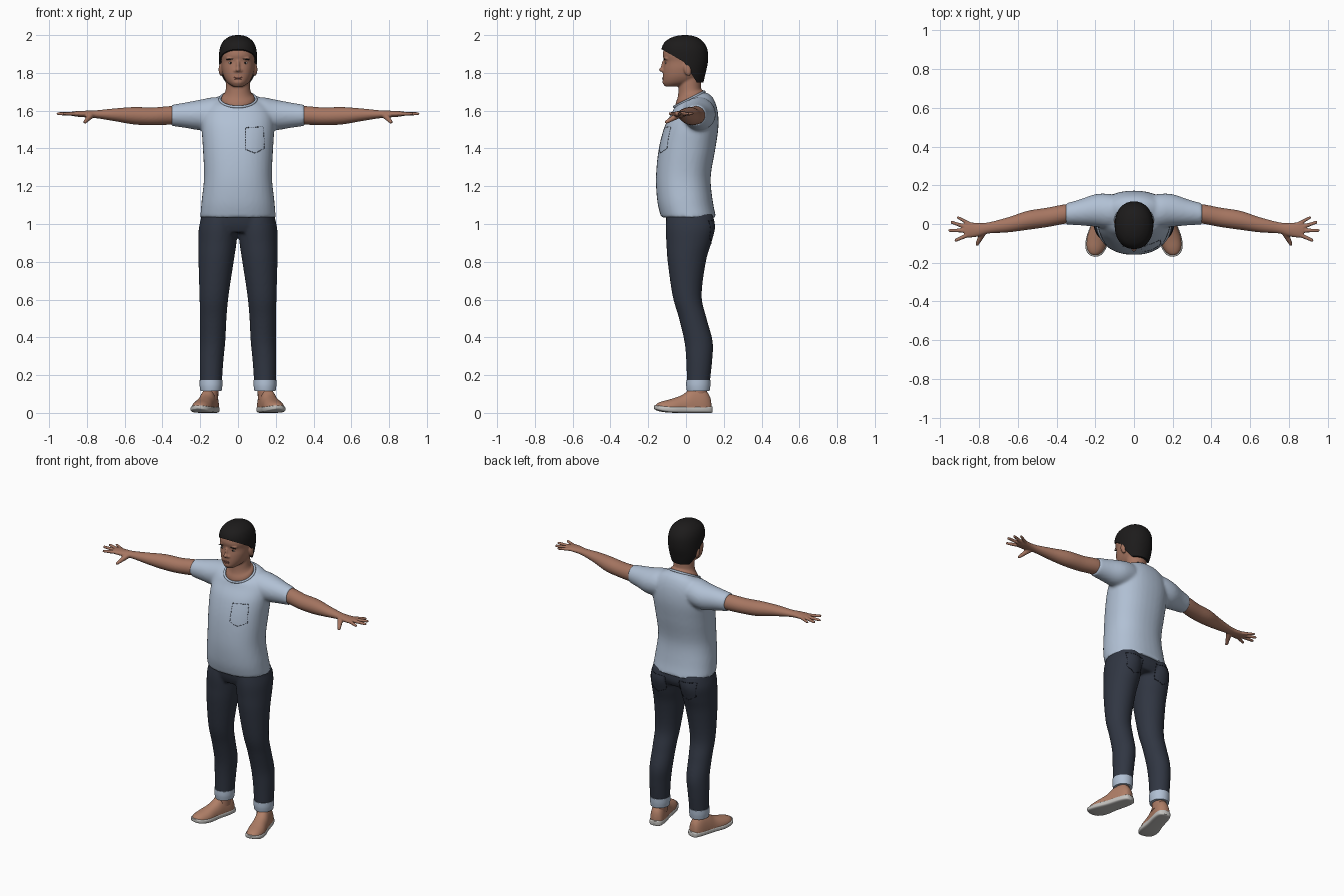
import bpy, bmesh, math
from mathutils import Vector, Matrix
from mathutils.bvhtree import BVHTree

if "Cube" in bpy.data.objects:
    bpy.data.objects.remove(bpy.data.objects["Cube"], do_unlink=True)


def material(name, r, g, b):
    mat = bpy.data.materials.new(name)
    mat.use_nodes = True
    mat.diffuse_color = (r, g, b, 1)
    shader = next(n for n in mat.node_tree.nodes if n.type == "BSDF_PRINCIPLED")
    shader.inputs["Base Color"].default_value = (r, g, b, 1)
    shader.inputs["Roughness"].default_value = 0.8
    return mat


SKIN = material("brown skin", 0.38, 0.18, 0.12)
HAIR = material("black hair", 0.012, 0.011, 0.011)
SHIRT = material("pale blue cotton", 0.44, 0.53, 0.66)
DENIM = material("dark denim", 0.03, 0.037, 0.055)
LEATHER = material("tan leather", 0.43, 0.21, 0.135)
RUBBER = material("off white rubber", 0.55, 0.54, 0.52)
EYE = material("eye white", 0.5, 0.45, 0.42)
LIPS = material("lips", 0.29, 0.115, 0.085)
STITCH = material("dark stitching", 0.07, 0.085, 0.12)
SEAM = material("denim seam", 0.01, 0.012, 0.02)


def smooth_rows(rows, steps):
    """Catmull-Rom interpolation through the cross-sections."""
    rows = [Vector(tuple(r) + (0,) * (6 - len(r))) for r in rows]
    out = []
    for i in range(len(rows) - 1):
        a, b, c, d = rows[max(i - 1, 0)], rows[i], rows[i + 1], rows[min(i + 2, len(rows) - 1)]
        for k in range(steps):
            t = k / steps
            out.append(b + (c - a) * (t / 2) + (a - b * 2.5 + c * 2 - d / 2) * t ** 2
                       + (b * 1.5 - a / 2 - c * 1.5 + d / 2) * t ** 3)
    return out + [rows[-1]]


def loft(bm, axis, rows, power=2.0, floor=None, segs=36, steps=5):
    """Rows are: position, two centres, two radii and an optional slope."""
    rings = []
    for p, ca, cb, ra, rb, slope in smooth_rows(rows, steps):
        ring = []
        for k in range(segs):
            ang = math.tau * k / segs
            c, s = math.cos(ang), math.sin(ang)
            a = ca + ra * math.copysign(abs(c) ** (2 / power), c)
            b = cb + rb * math.copysign(abs(s) ** (2 / power), s)
            q = p + slope * (b - cb)
            co = {"X": (q, a, b), "Y": (a, q, b), "Z": (a, b, q)}[axis]
            if floor is not None:
                co = (co[0], co[1], max(co[2], floor))
            ring.append(bm.verts.new(co))
        rings.append(ring)
    for low, high in zip(rings, rings[1:]):
        for k in range(segs):
            n = (k + 1) % segs
            bm.faces.new((low[k], low[n], high[n], high[k]))
    bm.faces.new(rings[0])
    bm.faces.new(rings[-1])


def blob(bm, centre, radii, tilt=0.0, axis="Y", detail=3):
    m = Matrix.Translation(centre) @ Matrix.Rotation(tilt, 4, axis) @ Matrix.Diagonal((*radii, 1))
    bmesh.ops.create_icosphere(bm, subdivisions=detail, radius=1, matrix=m)


def finger(bm, start, end, r0, r1):
    for i in range(13):
        t = i / 12
        r = r0 + (r1 - r0) * t
        blob(bm, Vector(start).lerp(Vector(end), t), (r, r, r), detail=2)


def finish(name, bm, mat, mirror=False, voxel=0, relax=4):
    bmesh.ops.recalc_face_normals(bm, faces=bm.faces)
    mesh = bpy.data.meshes.new(name)
    bm.to_mesh(mesh)
    bm.free()
    obj = bpy.data.objects.new(name, mesh)
    bpy.context.collection.objects.link(obj)
    mesh.materials.append(mat)
    if mirror:
        obj.modifiers.new("Mirror", "MIRROR").use_mirror_merge = False
    if voxel:
        remesh = obj.modifiers.new("Blend", "REMESH")
        remesh.mode = "VOXEL"
        remesh.voxel_size = voxel
        remesh.use_smooth_shade = True
        soft = obj.modifiers.new("Relax", "SMOOTH")
        soft.iterations = relax
    else:
        bpy.ops.object.select_all(action="DESELECT")
        obj.select_set(True)
        bpy.context.view_layer.objects.active = obj
        bpy.ops.object.shade_smooth_by_angle(angle=math.radians(45))
    return obj


def surface(obj):
    """Returns a function finding the front (-1) or back (1) y of an object."""
    bpy.context.view_layer.update()
    tree = BVHTree.FromObject(obj, bpy.context.evaluated_depsgraph_get())

    def find(x, z, side=-1):
        hit = tree.ray_cast(Vector((x, side, z)), Vector((0, -side, 0)))[0]
        return hit if hit else Vector((x, 0, z))
    return find


def lines(name, paths, mat, depth, cyclic=False):
    curve = bpy.data.curves.new(name, "CURVE")
    curve.dimensions = "3D"
    curve.bevel_depth = depth
    curve.bevel_resolution = 2
    for path in paths:
        spline = curve.splines.new("POLY")
        spline.points.add(len(path) - 1)
        spline.use_cyclic_u = cyclic
        for point, co in zip(spline.points, path):
            point.co = (*co, 1)
    curve.materials.append(mat)
    bpy.context.collection.objects.link(bpy.data.objects.new(name, curve))


def dashes(find, corners, side, count=8):
    """Dashed stitching along an x, z outline laid on a surface."""
    out = []
    for a, b in zip(corners, corners[1:]):
        a, b = Vector(a), Vector(b)
        for k in range(count):
            ends = [a.lerp(b, (k + t) / count) for t in (0.1, 0.45, 0.8)]
            out.append([find(p.x, p.y, side) for p in ends])
    return out


# T-shirt: torso and both sleeves blended
bm = bmesh.new()
loft(bm, "Z", [(1.035, 0, 0.014, 0.2, 0.146), (1.12, 0, -0.005, 0.193, 0.147),
               (1.25, 0, -0.014, 0.18, 0.145), (1.4, 0, 0.006, 0.186, 0.15),
               (1.52, 0, 0.03, 0.192, 0.142), (1.6, 0, 0.045, 0.18, 0.12, 0.1),
               (1.645, 0, 0.038, 0.145, 0.1, 0.3), (1.66, 0, 0.017, 0.098, 0.08, 0.5)], 2.25)
bm_sleeve = [(0.06, 0.062, 1.585, 0.08, 0.08), (0.13, 0.066, 1.585, 0.09, 0.086),
             (0.2, 0.07, 1.577, 0.084, 0.081), (0.28, 0.06, 1.576, 0.067, 0.067),
             (0.352, 0.052, 1.575, 0.055, 0.056)]
loft(bm, "X", bm_sleeve)
loft(bm, "X", [(-r[0], *r[1:]) for r in bm_sleeve])
shirt = finish("tshirt", bm, SHIRT, voxel=0.009, relax=7)
collar = []
for k in range(48):
    a = math.tau * k / 48
    collar.append((0.096 * math.cos(a), 0.017 + 0.079 * math.sin(a), 1.66 + 0.04 * math.sin(a)))
lines("collar", [collar], SHIRT, 0.007, True)

# Chest pocket stitching
pocket = [(0.04, 1.51), (0.135, 1.515), (0.14, 1.4), (0.09, 1.375), (0.04, 1.395), (0.04, 1.51)]
lines("chest_pocket_stitching", dashes(surface(shirt), pocket, -1), STITCH, 0.0016)

# Jeans: hips and both legs blended
bm = bmesh.new()
loft(bm, "Z", [(0.955, 0, 0.022, 0.17, 0.108), (1.0, 0, 0.023, 0.196, 0.125),
               (1.07, 0, 0.014, 0.19, 0.125)], 2.3)
leg = [(1.05, 0.1, 0.02, 0.09, 0.122), (0.98, 0.105, 0.023, 0.102, 0.131),
       (0.9, 0.109, 0.015, 0.101, 0.119), (0.8, 0.116, 0.004, 0.093, 0.101),
       (0.62, 0.127, 0.006, 0.077, 0.077), (0.5, 0.131, 0.036, 0.07, 0.073),
       (0.38, 0.134, 0.066, 0.067, 0.075), (0.28, 0.14, 0.07, 0.063, 0.069),
       (0.15, 0.143, 0.065, 0.057, 0.06)]
loft(bm, "Z", leg)
loft(bm, "Z", [(r[0], -r[1], *r[2:]) for r in leg])
jeans = finish("jeans", bm, DENIM, voxel=0.008, relax=5)
find = surface(jeans)
for label, s in (("left", 1), ("right", -1)):
    patch = [(s * x, z) for x, z in
             ((0.05, 1.01), (0.165, 1.02), (0.16, 0.925), (0.11, 0.895), (0.055, 0.92), (0.05, 1.01))]
    lines(label + "_back_pocket_stitching", dashes(find, patch, 1), SEAM, 0.002)

# Turned-up cuffs and ankles
bm = bmesh.new()
loft(bm, "Z", [(0.115, 0.143, 0.065, 0.056, 0.06), (0.145, 0.143, 0.065, 0.06, 0.064),
               (0.175, 0.143, 0.066, 0.06, 0.064)])
finish("trouser_cuffs", bm, SHIRT, mirror=True)
bm = bmesh.new()
loft(bm, "Z", [(0.07, 0.145, 0.06, 0.04, 0.05), (0.16, 0.143, 0.066, 0.04, 0.046)])
finish("ankles", bm, SKIN, mirror=True)

# Shoes: uppers resting on soles, toes turned outward
turn = Matrix.Translation((0.168, 0, 0)) @ Matrix.Rotation(0.26, 4, "Z")
upper = [(0.137, 0, 0.02, 0.012, 0.035), (0.125, 0, 0.02, 0.034, 0.075),
         (0.09, 0, 0.02, 0.045, 0.11), (0.03, 0, 0.02, 0.047, 0.108), (-0.02, 0, 0.02, 0.049, 0.075),
         (-0.08, 0, 0.02, 0.054, 0.054), (-0.13, 0, 0.022, 0.046, 0.039),
         (-0.158, 0, 0.024, 0.028, 0.025), (-0.167, 0, 0.026, 0.008, 0.01)]
sole = [(0.143, 0, 0.018, 0.012, 0.014), (0.13, 0, 0.018, 0.037, 0.018), (0.08, 0, 0.018, 0.048, 0.018),
        (0, 0, 0.018, 0.05, 0.018), (-0.08, 0, 0.018, 0.058, 0.017), (-0.135, 0, 0.022, 0.05, 0.015),
        (-0.163, 0, 0.028, 0.031, 0.012), (-0.173, 0, 0.031, 0.009, 0.008)]
for name, rows, power, floor, mat in (("shoe_uppers", upper, 2.2, 0.02, LEATHER),
                                      ("shoe_soles", sole, 4, 0, RUBBER)):
    bm = bmesh.new()
    loft(bm, "Y", rows, power, floor)
    bmesh.ops.transform(bm, matrix=turn, verts=bm.verts)
    finish(name, bm, mat, mirror=True)

# Arms with hands
bm = bmesh.new()
loft(bm, "X", [(0.3, 0.055, 1.575, 0.046, 0.046), (0.36, 0.051, 1.575, 0.05, 0.049),
               (0.45, 0.034, 1.57, 0.05, 0.047), (0.55, 0.019, 1.573, 0.049, 0.046),
               (0.65, -0.004, 1.578, 0.039, 0.034), (0.75, -0.02, 1.581, 0.029, 0.021),
               (0.8, -0.029, 1.582, 0.034, 0.018), (0.85, -0.031, 1.583, 0.04, 0.015),
               (0.877, -0.03, 1.584, 0.034, 0.011)])
for tip, base, r in (((0.908, 0.033), (0.848, 0), 0.008), ((0.94, 0.008), (0.865, -0.016), 0.009),
                     ((0.952, -0.033), (0.87, -0.034), 0.009), ((0.92, -0.084), (0.855, -0.055), 0.009)):
    finger(bm, (*base, 1.583), (*tip, 1.584), r + 0.003, r)
finger(bm, (0.78, -0.045, 1.574), (0.81, -0.103, 1.54), 0.018, 0.01)
finish("arms", bm, SKIN, mirror=True, voxel=0.005, relax=3)

# Head, neck, nose and ears blended
bm = bmesh.new()
loft(bm, "Z", [(1.6, 0, 0.02, 0.09, 0.07, 0.4), (1.667, 0, 0.018, 0.088, 0.074, 0.5),
               (1.69, 0, 0.02, 0.072, 0.064, 0.3), (1.72, 0, 0.02, 0.064, 0.06, 0.1),
               (1.8, 0, 0.02, 0.062, 0.06)])
loft(bm, "Z", [(1.728, 0, -0.07, 0.028, 0.042), (1.748, 0, -0.04, 0.056, 0.081),
               (1.78, 0, -0.022, 0.076, 0.101), (1.82, 0, -0.013, 0.086, 0.108),
               (1.86, 0, -0.006, 0.089, 0.11), (1.9, 0, -0.007, 0.093, 0.116),
               (1.95, 0, -0.007, 0.08, 0.098), (1.985, 0, -0.005, 0.045, 0.045)], 2.2)
blob(bm, (0, -0.126, 1.817), (0.013, 0.019, 0.012))
blob(bm, (0, -0.118, 1.84), (0.01, 0.014, 0.034), -0.2, "X")
blob(bm, (0, -0.113, 1.752), (0.025, 0.012, 0.014))
for s in (-1, 1):
    blob(bm, (s * 0.013, -0.119, 1.811), (0.01, 0.012, 0.008))
    blob(bm, (s * 0.037, -0.102, 1.876), (0.026, 0.014, 0.008))
    blob(bm, (s * 0.09, 0.008, 1.818), (0.013, 0.02, 0.036), 0.25, "X")
head = finish("head", bm, SKIN, voxel=0.005, relax=5)

# Facial features laid on the head
find = surface(head)
white, iris, brows, lips = (bmesh.new() for _ in range(4))
for s in (-1, 1):
    blob(white, find(s * 0.039, 1.853), (0.013, 0.003, 0.005), s * 0.05)
    blob(iris, find(s * 0.039, 1.853) - Vector((0, 0.001, 0)), (0.005, 0.004, 0.005))
    blob(brows, find(s * 0.04, 1.873), (0.022, 0.003, 0.0035), s * 0.1)
blob(lips, find(0, 1.775), (0.024, 0.003, 0.004))
blob(lips, find(0, 1.768), (0.02, 0.004, 0.004))
for name, part, mat in (("eyes", white, EYE), ("irises", iris, HAIR),
                        ("eyebrows", brows, HAIR), ("lips", lips, LIPS)):
    finish(name, part, mat)

# Hair: a cap trimmed along the hairline and behind the ears
for name, y, z, slope in (("hair_top", -0.12, 1.92, -0.57), ("hair_back", -0.01, 1.857, -1.6)):
    bm = bmesh.new()
    loft(bm, "Z", [(1.75, 0, 0.0, 0.08, 0.092), (1.8, 0, -0.004, 0.095, 0.108),
                   (1.86, 0, -0.004, 0.1, 0.12), (1.92, 0, -0.008, 0.098, 0.122),
                   (1.96, 0, -0.01, 0.084, 0.105), (1.985, 0, -0.008, 0.058, 0.073),
                   (1.997, 0, -0.006, 0.03, 0.036), (2.0, 0, -0.005, 0.004, 0.005)], 2.15)
    bmesh.ops.bisect_plane(bm, geom=bm.verts[:] + bm.edges[:] + bm.faces[:], plane_co=(0, y, z),
                           plane_no=(0, slope, -1), clear_outer=True)
    bmesh.ops.holes_fill(bm, edges=[e for e in bm.edges if e.is_boundary], sides=0)
    finish(name, bm, HAIR)
